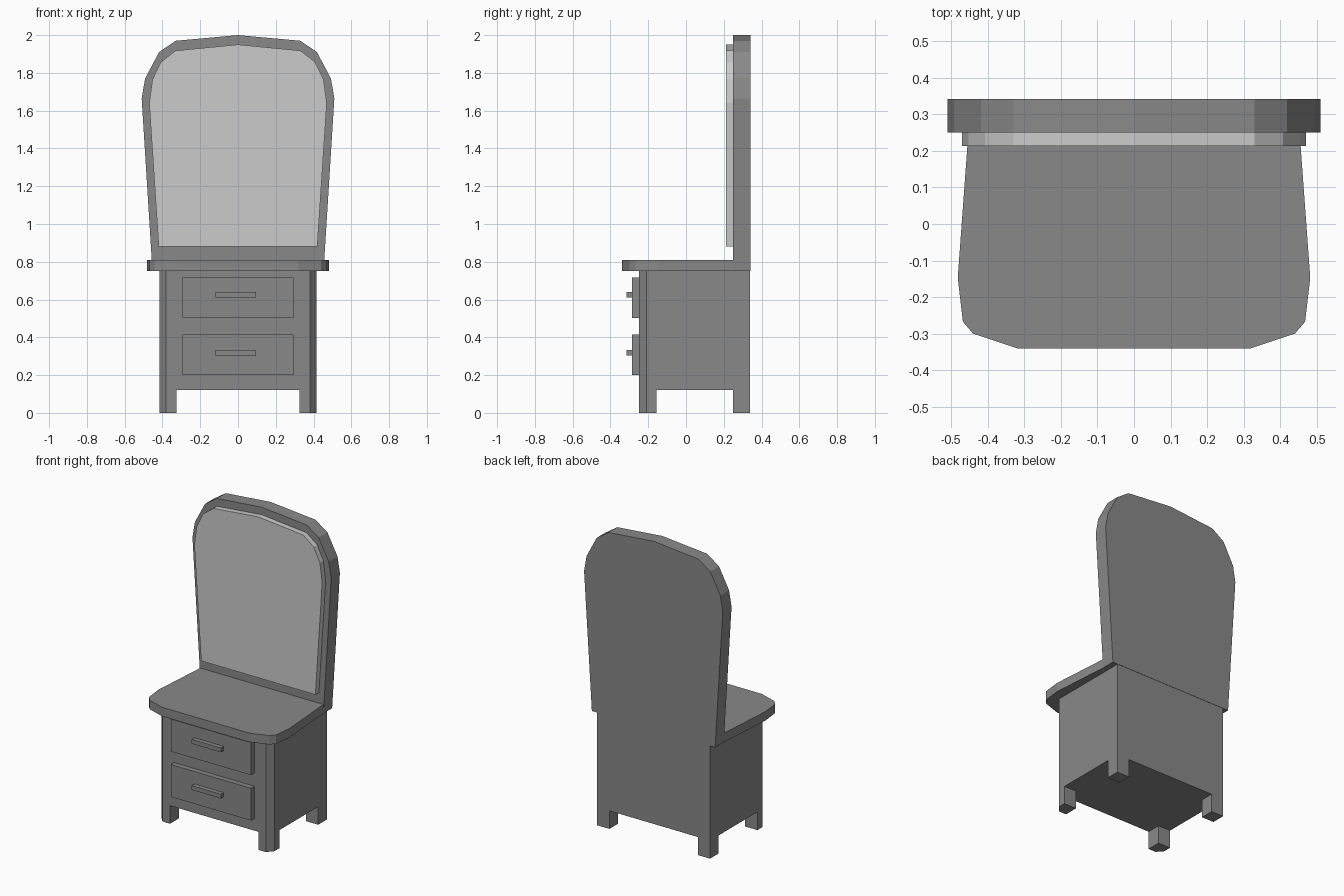
import bpy, bmesh

if "Cube" in bpy.data.objects:
    bpy.data.objects.remove(bpy.data.objects["Cube"])


def material(name, v):
    m = bpy.data.materials.new(name)
    m.diffuse_color = (v, v, v, 1)
    m.use_nodes = True
    m.node_tree.nodes["Principled BSDF"].inputs["Base Color"].default_value = m.diffuse_color
    return m


wood = material("dark_wood", 0.25)
glass = material("mirror_glass", 0.7)


def prism(name, outline, lo, hi, axis="Z", mat=wood):
    """Extrude a flat outline from lo to hi along the Z or Y axis."""
    bm = bmesh.new()
    place = (lambda a, b: (a, b, lo)) if axis == "Z" else (lambda a, b: (a, lo, b))
    face = bm.faces.new([bm.verts.new(place(a, b)) for a, b in outline])
    ext = bmesh.ops.extrude_face_region(bm, geom=[face])
    moved = [v for v in ext["geom"] if isinstance(v, bmesh.types.BMVert)]
    d = hi - lo
    bmesh.ops.translate(bm, verts=moved, vec=(0, 0, d) if axis == "Z" else (0, d, 0))
    bmesh.ops.recalc_face_normals(bm, faces=bm.faces)
    me = bpy.data.meshes.new(name)
    bm.to_mesh(me)
    bm.free()
    me.materials.append(mat)
    ob = bpy.data.objects.new(name, me)
    bpy.context.collection.objects.link(ob)
    return ob


def mirrored(half):
    """Close a right-hand half outline by reflecting it across x = 0."""
    return half + [(-x, b) for x, b in reversed(half) if x > 0]


def box(name, x0, x1, y0, y1, z0, z1):
    return prism(name, [(x0, y0), (x1, y0), (x1, y1), (x0, y1)], z0, z1)


# Cabinet with chamfered front corners
prism("cabinet", mirrored([(0.38, -0.25), (0.415, -0.21), (0.415, 0.34)]), 0.12, 0.75)

# Four legs continuing the cabinet corners
for side, s in (("left", -1), ("right", 1)):
    front = [(0.325, -0.25), (0.38, -0.25), (0.415, -0.21), (0.415, -0.157), (0.325, -0.157)]
    back = [(0.325, 0.25), (0.415, 0.25), (0.415, 0.34), (0.325, 0.34)]
    prism(f"front_leg_{side}", [(s * x, y) for x, y in front], 0, 0.12)
    prism(f"back_leg_{side}", [(s * x, y) for x, y in back], 0, 0.12)

# Drawers and handles
for pos, z0, z1, h in (("lower", 0.2, 0.415, 0.305), ("upper", 0.502, 0.717, 0.612)):
    box(f"{pos}_drawer", -0.295, 0.295, -0.285, -0.25, z0, z1)
    box(f"{pos}_handle", -0.12, 0.094, -0.315, -0.285, h, h + 0.028)

# Table top with faceted front corners
prism("table_top", mirrored([(0.32, -0.34), (0.44, -0.30), (0.468, -0.267),
                             (0.482, -0.147), (0.453, 0.25)]), 0.75, 0.81)

# Tall back board
prism("back_board", mirrored([(0.453, 0.75), (0.51, 1.665), (0.492, 1.77), (0.418, 1.91),
                              (0.33, 1.97), (0, 2.0)]), 0.25, 0.342, "Y")

# Raised mirror panel
prism("mirror_panel", mirrored([(0.42, 0.88), (0.47, 1.64), (0.453, 1.765), (0.408, 1.858),
                                (0.33, 1.918), (0, 1.95)]), 0.213, 0.25, "Y", glass)
